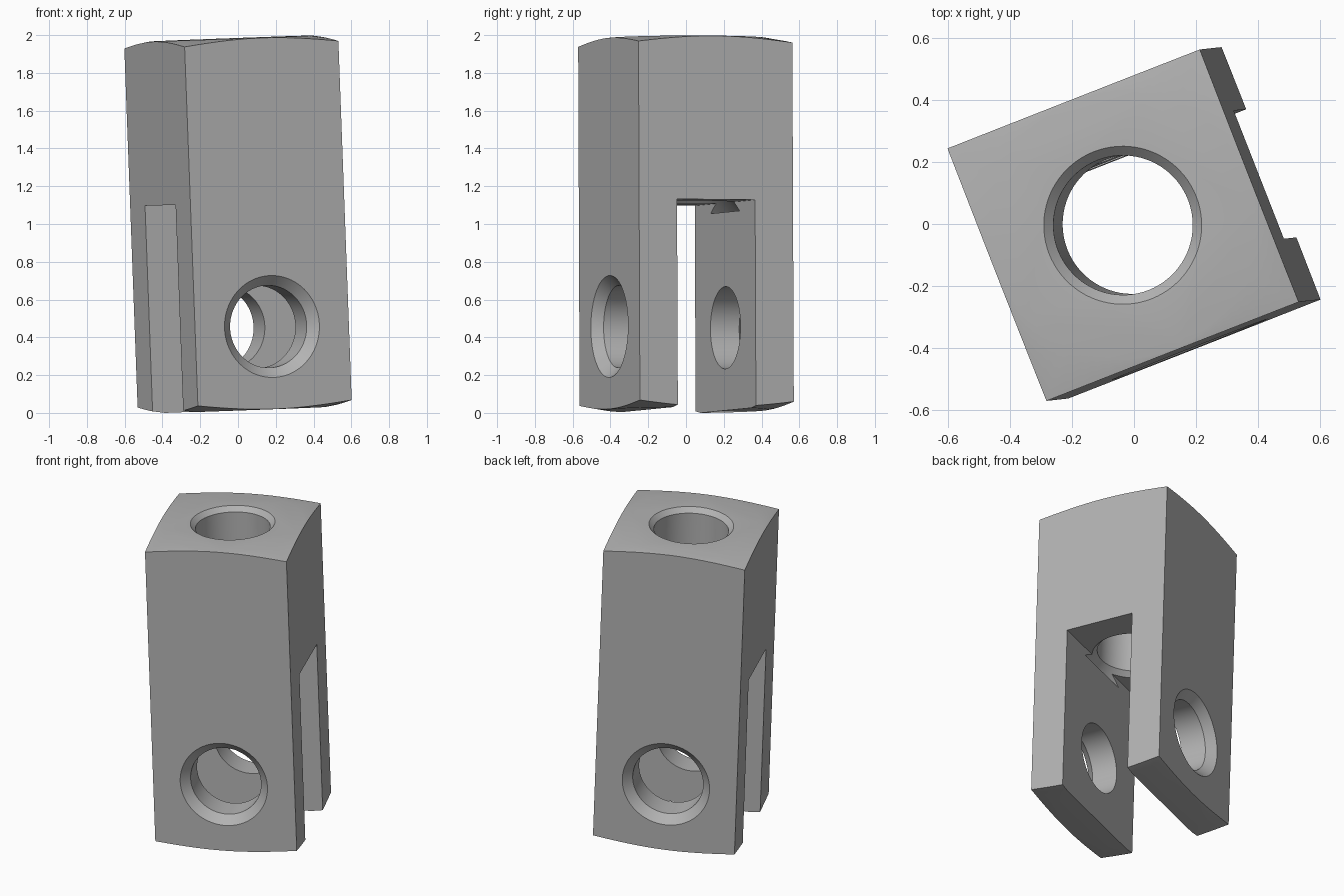
import bpy, bmesh, math
from mathutils import Matrix, Vector

cube = bpy.data.objects.get("Cube")
if cube:
    bpy.data.objects.remove(cube, do_unlink=True)

HALF = 0.4375          # half the square section
LENGTH = 1.968         # along the fork's axis
SLOT_HALF, SLOT_TOP = 0.222, 1.10
PIN_Z, PIN_R, PIN_RIM = 0.438, 0.218, 0.27
BORE_R, BORE_RIM = 0.225, 0.255


def add_object(name, bm):
    bmesh.ops.recalc_face_normals(bm, faces=bm.faces)
    mesh = bpy.data.meshes.new(name)
    bm.to_mesh(mesh)
    bm.free()
    obj = bpy.data.objects.new(name, mesh)
    bpy.context.collection.objects.link(obj)
    return obj


def box(name, low, high):
    bm = bmesh.new()
    bmesh.ops.create_cube(bm, size=1)
    low, high = Vector(low), Vector(high)
    for v in bm.verts:
        v.co = (low + high) / 2 + v.co * (high - low)
    return add_object(name, bm)


def lathe(name, profile, matrix=Matrix(), steps=80):
    """Closed solid turned about z from (radius, height) pairs."""
    bm = bmesh.new()
    rings = []
    for r, z in profile:
        angles = [math.tau * i / steps for i in range(steps)]
        rings.append([bm.verts.new(matrix @ Vector((r * math.cos(a), r * math.sin(a), z)))
                      for a in angles])
    for a, b in zip(rings, rings[1:]):
        for i in range(steps):
            j = (i + 1) % steps
            bm.faces.new((a[i], a[j], b[j], b[i]))
    bm.faces.new(rings[0])
    bm.faces.new(rings[-1])
    return add_object(name, bm)


def combine(target, tool, operation):
    mod = target.modifiers.new(operation, 'BOOLEAN')
    mod.operation, mod.object, mod.solver = operation, tool, 'EXACT'
    tool.hide_render = True
    bpy.context.view_layer.update()
    graph = bpy.context.evaluated_depsgraph_get()
    mesh = bpy.data.meshes.new_from_object(target.evaluated_get(graph))
    target.modifiers.clear()
    target.data = mesh
    bpy.data.objects.remove(tool, do_unlink=True)


# Square bar with turned, bevelled ends
fork = box("clevis_fork", (-HALF, -HALF, -0.1), (HALF, HALF, LENGTH + 0.1))
flat_r, big_r = 0.43, 0.75
drop = (big_r - flat_r) * 0.175
combine(fork, lathe("end_turning", [(flat_r, 0), (big_r, drop),
                                    (big_r, LENGTH - drop), (flat_r, LENGTH)]), 'INTERSECT')

# Slot between the two prongs
combine(fork, box("slot_cutter", (-1, -SLOT_HALF, -0.5), (1, SLOT_HALF, SLOT_TOP)), 'DIFFERENCE')

# Lengthwise bore, countersunk at both ends
c, e = BORE_RIM - BORE_R, 0.05
combine(fork, lathe("bore_cutter", [
    (BORE_RIM + e, SLOT_TOP - e), (BORE_R, SLOT_TOP + c),
    (BORE_R, LENGTH - c), (BORE_RIM + e, LENGTH + e)]), 'DIFFERENCE')

# Cross hole for the pin, countersunk on the outer faces
c = PIN_RIM - PIN_R
sideways = Matrix.Translation((0, 0, PIN_Z)) @ Matrix.Rotation(math.pi / 2, 4, 'X')
combine(fork, lathe("pin_hole_cutter", [
    (PIN_RIM + e, -HALF - e), (PIN_R, c - HALF),
    (PIN_R, HALF - c), (PIN_RIM + e, HALF + e)], sideways), 'DIFFERENCE')

# Turned and slightly leaning pose, resting on the ground
pose = (Matrix.Rotation(-0.037, 4, 'Y') @ Matrix.Rotation(0.004, 4, 'X')
        @ Matrix.Rotation(math.radians(21.4), 4, 'Z')
        @ Matrix.Translation((0, 0, -LENGTH / 2)))
fork.data.transform(pose)
fork.data.transform(Matrix.Translation((0, 0, -min(v.co.z for v in fork.data.vertices))))

# Plain grey metal
grey = bpy.data.materials.new("plain_grey")
grey.use_nodes = True
colour = (0.45, 0.45, 0.45, 1)
grey.diffuse_color = colour
grey.node_tree.nodes["Principled BSDF"].inputs["Base Color"].default_value = colour
fork.data.materials.clear()
fork.data.materials.append(grey)

for obj in bpy.context.selected_objects:
    obj.select_set(False)
fork.select_set(True)
bpy.context.view_layer.objects.active = fork
bpy.ops.object.shade_smooth_by_angle(angle=math.radians(30))
